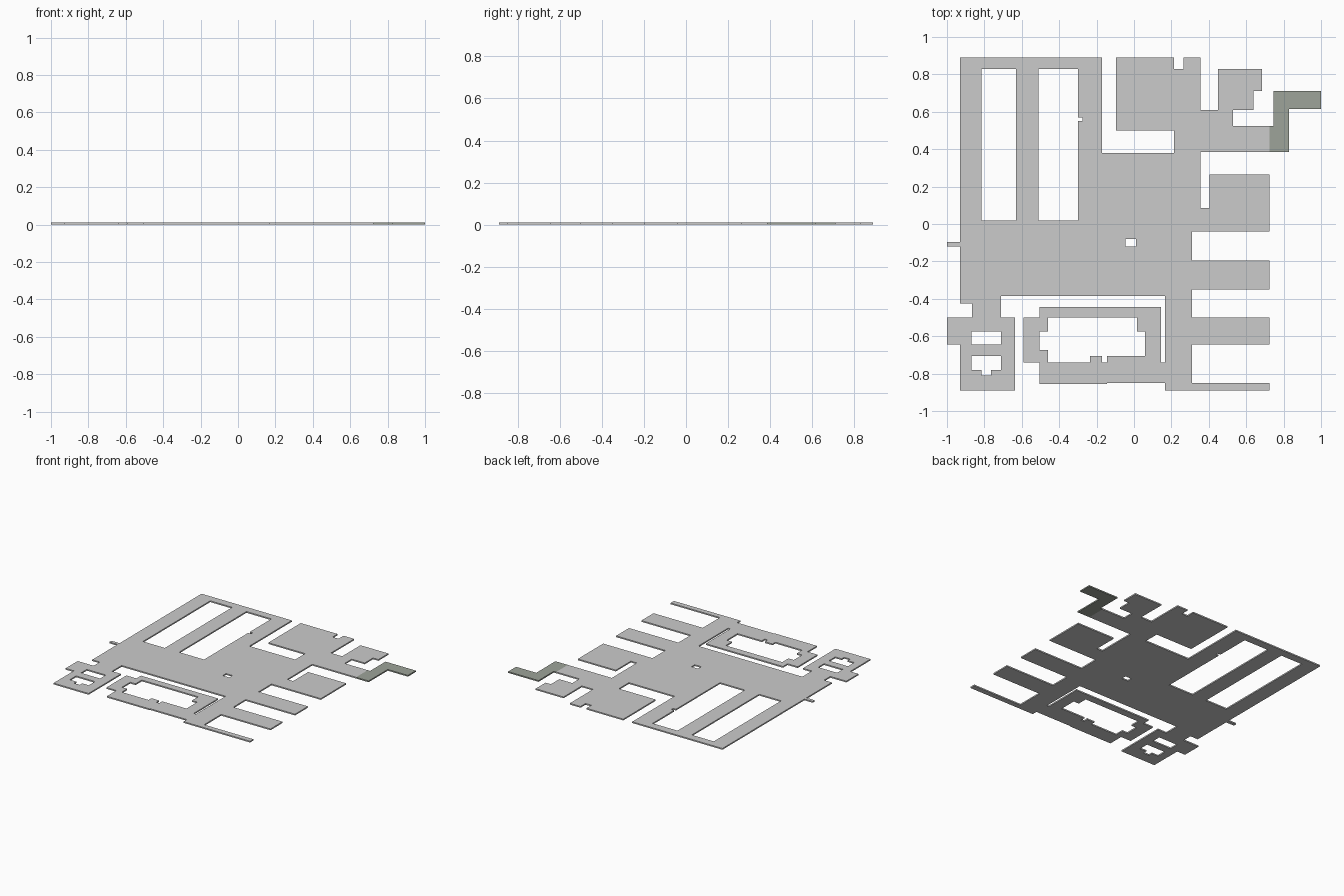
import bpy, bmesh

THICK = 0.01


def slab(name, solids, holes=(), colour=None):
    """Flat slab: union of (x0, y0, x1, y1) rectangles minus hole rectangles."""
    xs = sorted({v for r in [*solids, *holes] for v in (r[0], r[2])})
    ys = sorted({v for r in [*solids, *holes] for v in (r[1], r[3])})

    def inside(rects, x, y):
        return any(r[0] < x < r[2] and r[1] < y < r[3] for r in rects)

    bm = bmesh.new()
    grid = {}

    def vert(i, j):
        if (i, j) not in grid:
            grid[i, j] = bm.verts.new((xs[i], ys[j], 0))
        return grid[i, j]

    for i in range(len(xs) - 1):
        for j in range(len(ys) - 1):
            cx, cy = (xs[i] + xs[i + 1]) / 2, (ys[j] + ys[j + 1]) / 2
            if inside(solids, cx, cy) and not inside(holes, cx, cy):
                bm.faces.new((vert(i, j), vert(i + 1, j), vert(i + 1, j + 1), vert(i, j + 1)))
    mesh = bpy.data.meshes.new(name)
    bm.to_mesh(mesh)
    bm.free()
    ob = bpy.data.objects.new(name, mesh)
    bpy.context.collection.objects.link(ob)
    mod = ob.modifiers.new("thickness", 'SOLIDIFY')
    mod.thickness = THICK
    mod.offset = 1
    if colour:
        mat = bpy.data.materials.new(name + "_colour")
        mat.diffuse_color = colour
        mesh.materials.append(mat)
    return ob


# Central hall with west stub and east spine
hall = [(-0.93, -0.385, 0.31, 0.38), (0.31, -0.04, 0.355, 0.38),
        (-1.0, -0.12, -0.93, -0.095), (0.165, -0.89, 0.31, -0.385)]
hall_holes = [(-0.045, -0.12, 0.01, -0.08)]

# North-west wing with two long courtyards
north_west = [(-0.93, 0.02, -0.17, 0.89)]
courtyards = [(-0.815, 0.02, -0.63, 0.83), (-0.51, 0.02, -0.30, 0.83),
              (-0.30, 0.55, -0.275, 0.57)]

# East fingers and block
east = [(0.31, y0, 0.725, y1) for y0, y1 in
        ((-0.89, -0.85), (-0.645, -0.50), (-0.35, -0.195), (-0.04, 0.085))]
east.append((0.405, 0.085, 0.725, 0.265))

# North-east wing
north_east = [(0.215, 0.38, 0.355, 0.50), (-0.095, 0.50, 0.355, 0.89),
              (0.355, 0.385, 0.725, 0.525), (0.355, 0.525, 0.53, 0.61),
              (0.45, 0.61, 0.64, 0.71), (0.45, 0.71, 0.685, 0.83)]
north_east_notch = [(0.215, 0.83, 0.265, 0.89)]

# South-west wing
south_west = [(-0.93, -0.425, -0.71, -0.385), (-0.865, -0.50, -0.71, -0.425),
              (-1.0, -0.645, -0.635, -0.50), (-0.93, -0.89, -0.635, -0.645)]
south_west_holes = [(-0.87, -0.645, -0.71, -0.575), (-0.87, -0.78, -0.71, -0.705),
                    (-0.815, -0.81, -0.765, -0.78)]

# South ring around a stepped courtyard
ring = [(-0.505, -0.74, 0.145, -0.445), (-0.59, -0.74, -0.505, -0.50),
        (-0.505, -0.855, -0.145, -0.74), (-0.145, -0.85, 0.165, -0.74)]
ring_holes = [(-0.46, -0.705, 0.015, -0.50), (-0.505, -0.675, -0.46, -0.575),
              (0.015, -0.705, 0.06, -0.575), (-0.46, -0.74, -0.235, -0.705),
              (-0.17, -0.74, -0.145, -0.705)]

slab("building_slab",
     hall + north_west + east + north_east + south_west + ring,
     hall_holes + courtyards + north_east_notch + south_west_holes + ring_holes)

# Dark annex at the north-east corner
slab("dark_annex",
     [(0.725, 0.385, 0.83, 0.525), (0.745, 0.525, 0.83, 0.615), (0.745, 0.615, 1.0, 0.71)],
     colour=(0.34, 0.37, 0.32, 1))
